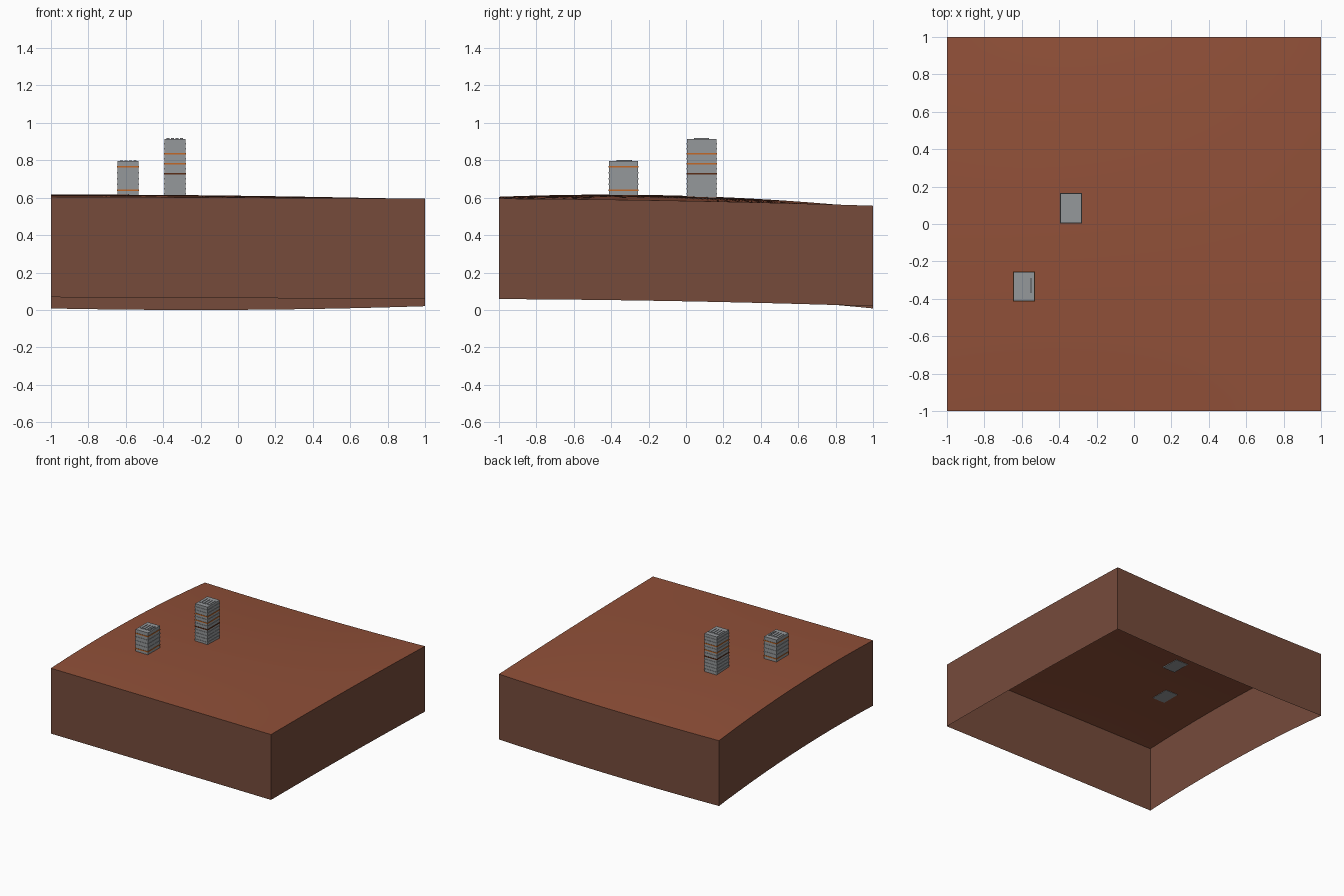
import bpy
import bmesh
from mathutils import Vector

cube = bpy.data.objects.get("Cube")
if cube:
    bpy.data.objects.remove(cube, do_unlink=True)


def material(name, rgb):
    m = bpy.data.materials.new(name)
    m.use_nodes = True
    m.diffuse_color = (*rgb, 1)
    m.node_tree.nodes["Principled BSDF"].inputs["Base Color"].default_value = (*rgb, 1)
    return m


SOIL = material("red soil", (0.28, 0.08, 0.04))
EARTH = material("cut earth", (0.18, 0.07, 0.044))
CONCRETE = material("grey concrete", (0.30, 0.315, 0.325))
ORANGE = material("orange band", (0.55, 0.14, 0.02))
BROWN = material("dark brown band", (0.1, 0.025, 0.008))
DARK = material("dark vent", (0.06, 0.065, 0.07))


def make_object(name, bm, mats):
    mesh = bpy.data.meshes.new(name)
    bm.to_mesh(mesh)
    bm.free()
    for m in mats:
        mesh.materials.append(m)
    ob = bpy.data.objects.new(name, mesh)
    bpy.context.collection.objects.link(ob)
    return ob


def box(name, x, y, z, mat):
    """Box from (low, high) ranges on each axis."""
    bm = bmesh.new()
    bmesh.ops.create_cube(bm, size=1)
    for v in bm.verts:
        v.co = Vector([r[0] + (c + 0.5) * (r[1] - r[0]) for c, r in zip(v.co, (x, y, z))])
    return make_object(name, bm, [mat])


def ground_height(x, y):
    """Three parabolas across the tile, blended from side to side."""
    right = 0.610 - 0.03 * y - 0.035 * y * y
    ridge = 0.607 - 0.0325 * y - 0.0375 * y * y
    left = 0.583 - 0.019 * y - 0.007 * y * y
    m = -0.3
    return (right * (x - m) * (x - 1) / ((-1 - m) * -2)
            + ridge * (x + 1) * (x - 1) / ((m + 1) * (m - 1))
            + left * (x + 1) * (x - m) / (2 * (1 - m)))


# Terrain tile: curved top with an open-bottomed skirt
bm = bmesh.new()
bmesh.ops.create_grid(bm, x_segments=32, y_segments=32, size=1)
for v in bm.verts:
    v.co.z = ground_height(v.co.x, v.co.y)
depth = min(v.co.z for v in bm.verts)
rim = [e for e in bm.edges if e.is_boundary]
skirt = bmesh.ops.extrude_edge_only(bm, edges=rim)["geom"]
for item in skirt:
    if isinstance(item, bmesh.types.BMVert):
        item.co.z -= depth
    elif isinstance(item, bmesh.types.BMFace):
        item.material_index = 1
bmesh.ops.recalc_face_normals(bm, faces=bm.faces)
terrain = make_object("terrain", bm, [SOIL, EARTH])
bpy.context.view_layer.objects.active = terrain
terrain.select_set(True)
bpy.ops.object.shade_smooth_by_angle()


def tower(name, cx, cy, base, top, step, bands):
    """Block with floor ledges; bands maps a floor, counted from the top, to a colour."""
    hx, hy, lip = 0.056, 0.078, 0.003
    box(name, (cx - hx, cx + hx), (cy - hy, cy + hy), (base, top), CONCRETE)
    for i in range(1, int((top - base) / step) + 1):
        z = top - i * step
        box(f"{name}_ledge_{i}", (cx - hx - lip, cx + hx + lip),
            (cy - hy - lip, cy + hy + lip), (z - 0.004, z + 0.004), bands.get(i, CONCRETE))
    # Roof strips running front to back
    for i in range(4):
        x = cx + (i - 1.5) * 0.024
        box(f"{name}_roof_strip_{i}", (x - 0.008, x + 0.008), (cy - 0.04, cy + 0.04),
            (top, top + 0.004), CONCRETE)


tower("tall_tower", -0.337, 0.084, 0.598, 0.914, 0.0265, {3: ORANGE, 5: ORANGE, 7: BROWN})
tower("short_tower", -0.587, -0.334, 0.612, 0.796, 0.0312, {1: ORANGE, 5: ORANGE})
box("roof_vent", (-0.553, -0.547), (-0.37, -0.29), (0.796, 0.801), DARK)
